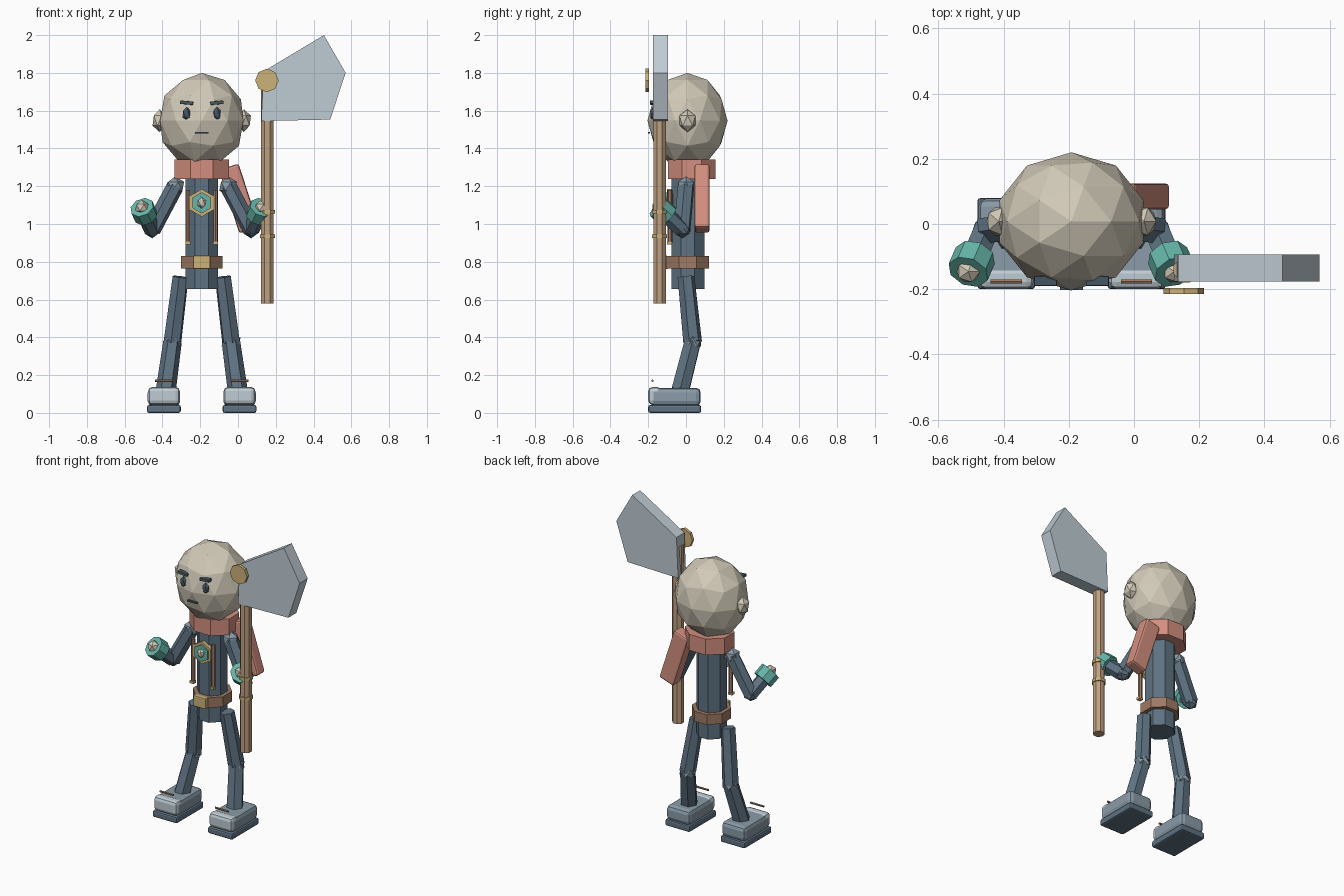
import bpy, bmesh, math
from mathutils import Vector, Matrix

if "Cube" in bpy.data.objects:
    bpy.data.objects.remove(bpy.data.objects["Cube"])

CX = -0.192  # body centre line


def material(name, r, g, b):
    m = bpy.data.materials.new(name)
    m.diffuse_color = [((c + 0.055) / 1.055) ** 2.4 for c in (r, g, b)] + [1]
    m.use_nodes = True
    m.node_tree.nodes["Principled BSDF"].inputs["Base Color"].default_value = m.diffuse_color
    return m


STONE = material("pale stone", 0.82, 0.79, 0.72)
SLATE = material("slate", 0.37, 0.45, 0.51)
MID = material("blue grey", 0.54, 0.61, 0.66)
STEEL = material("light steel", 0.75, 0.80, 0.83)
CORAL = material("coral cloth", 0.83, 0.56, 0.50)
TEAL = material("teal", 0.40, 0.71, 0.66)
GOLD = material("gold", 0.80, 0.70, 0.47)
WOOD = material("wood", 0.75, 0.63, 0.51)
LEATHER = material("brown leather", 0.62, 0.48, 0.39)
DARK = material("dark slate", 0.27, 0.34, 0.39)


def finish(name, bm, mat, matrix=None):
    bmesh.ops.recalc_face_normals(bm, faces=bm.faces[:])
    me = bpy.data.meshes.new(name)
    bm.to_mesh(me)
    bm.free()
    me.materials.append(mat)
    ob = bpy.data.objects.new(name, me)
    bpy.context.collection.objects.link(ob)
    if matrix:
        ob.matrix_world = matrix
    return ob


def ball(name, loc, size, mat, sub=1):
    bm = bmesh.new()
    bmesh.ops.create_icosphere(bm, subdivisions=sub, radius=1)
    bmesh.ops.scale(bm, vec=size, verts=bm.verts)
    return finish(name, bm, mat, Matrix.Translation(loc))


def box(name, loc, size, mat, bevel=0, tilt=0):
    bm = bmesh.new()
    bmesh.ops.create_cube(bm, size=1)
    bmesh.ops.scale(bm, vec=size, verts=bm.verts)
    if bevel:
        bmesh.ops.bevel(bm, geom=bm.edges[:], offset=bevel, segments=2,
                        profile=0.5, affect='EDGES')
    ob = finish(name, bm, mat, Matrix.Translation(loc) @ Matrix.Rotation(tilt, 4, 'Y'))
    return ob


def rod(name, a, b, r1, mat, sides=6, r2=None, turn=0):
    """Prism running from point a to point b."""
    a, b = Vector(a), Vector(b)
    bm = bmesh.new()
    bmesh.ops.create_cone(bm, cap_ends=True, segments=sides, radius1=r1,
                          radius2=r2 or r1, depth=(b - a).length)
    q = (b - a).to_track_quat('Z', 'Y').to_matrix().to_4x4()
    return finish(name, bm, mat, Matrix.Translation((a + b) / 2) @ q
                  @ Matrix.Rotation(turn, 4, 'Z'))


def ring(name, loc, rx, ry, h, mat, sides):
    """Flat-sided collar, belt or trunk."""
    bm = bmesh.new()
    bmesh.ops.create_cone(bm, cap_ends=True, segments=sides, radius1=1, radius2=1, depth=h)
    bmesh.ops.rotate(bm, matrix=Matrix.Rotation(math.pi / sides, 3, 'Z'), verts=bm.verts)
    bmesh.ops.scale(bm, vec=(rx, ry, 1), verts=bm.verts)
    return finish(name, bm, mat, Matrix.Translation(loc))


# Head and trunk
ball("head", (CX, 0.008, 1.547), (0.232, 0.212, 0.253), STONE, 2)
ring("torso", (CX, 0.01, 0.975), 0.092, 0.094, 0.64, SLATE, 8)
ring("belt", (CX, 0.01, 0.797), 0.118, 0.122, 0.066, LEATHER, 8)
box("buckle", (CX, -0.11, 0.797), (0.09, 0.03, 0.07), GOLD, 0.005)
box("mouth", (CX, -0.196, 1.483), (0.07, 0.012, 0.009), DARK)

# Scarf
ring("scarf", (CX, 0.03, 1.29), 0.155, 0.137, 0.105, CORAL, 8)
box("scarf_tail", (0.005, 0.085, 1.135), (0.11, 0.08, 0.353), CORAL, 0.013, -math.radians(18))

# Chest medallion
for nm, r, depth, mat in (("medallion_rim", 0.073, 0.03, GOLD),
                          ("medallion_plate", 0.056, 0.038, TEAL)):
    rod(nm, (CX, -0.07, 1.112), (CX, -0.07 - depth, 1.112), r, mat, 6,
        turn=0)
ball("medallion_gem", (CX, -0.108, 1.112), (0.025, 0.02, 0.03), STONE)

# Paired parts
for s, side in ((-1, "left"), (1, "right")):
    def P(dx, y, z):
        return (CX + s * dx, y, z)

    # Face
    ball(side + "_ear", P(0.223, 0.008, 1.547), (0.042, 0.05, 0.06), STONE)
    ball(side + "_eye", P(0.08, -0.172, 1.583), (0.025, 0.02, 0.038), DARK)
    box(side + "_brow", P(0.08, -0.175, 1.642), (0.07, 0.03, 0.018), DARK, 0.003,
        -s * math.radians(5))

    # Chest straps with clips
    rod(side + "_strap", P(0.073, -0.085, 0.9), P(0.073, -0.085, 1.18), 0.013, LEATHER)
    box(side + "_strap_clip", P(0.073, -0.088, 0.9), (0.028, 0.026, 0.016), GOLD)

    # Legs
    hip, knee, ankle = P(0.112, 0.0, 0.72), P(0.155, 0.035, 0.375), P(0.19, -0.03, 0.12)
    rod(side + "_thigh", hip, knee, 0.045, SLATE, r2=0.05)
    rod(side + "_shin", knee, ankle, 0.049, SLATE, r2=0.053)
    ball(side + "_knee", knee, (0.056, 0.052, 0.05), MID)

    # Shoes
    box(side + "_sole", P(0.2, -0.06, 0.021), (0.178, 0.28, 0.042), SLATE, 0.01)
    box(side + "_shoe", P(0.2, -0.057, 0.085), (0.172, 0.27, 0.096), MID, 0.025)
    box(side + "_toe_cap", P(0.2, -0.165, 0.09), (0.168, 0.07, 0.094), STEEL, 0.022)
    rod(side + "_lace", P(0.152, -0.177, 0.17), P(0.248, -0.177, 0.17), 0.007, LEATHER)

    # Arms
    shoulder, elbow, hand = P(0.14, 0.0, 1.2), P(0.262, -0.02, 0.97), P(0.306, -0.122, 1.065)
    axis = (Vector(hand) - Vector(elbow)).normalized()
    ball(side + "_shoulder", shoulder, (0.052, 0.05, 0.052), MID)
    rod(side + "_upper_arm", shoulder, elbow, 0.046, SLATE)
    ball(side + "_elbow", elbow, (0.046, 0.046, 0.046), SLATE)
    rod(side + "_forearm", elbow, hand, 0.044, SLATE)
    rod(side + "_cuff", Vector(hand) - axis * 0.036, Vector(hand) + axis * 0.036,
        0.065, TEAL, 8)
    ball(side + "_fist", Vector(hand) + axis * 0.034, (0.04, 0.038, 0.04), STONE)

# Axe
SX, SY = 0.155, -0.14
rod("axe_handle", (SX, SY, 0.58), (SX, SY, 1.74), 0.036, WOOD, 8, turn=math.pi / 8)
for z in (0.935, 1.065):
    rod("handle_band", (SX, SY, z - 0.01), (SX, SY, z + 0.01), 0.043, GOLD, 8, turn=math.pi / 8)
bm = bmesh.new()
outline = [(0.123, 1.545), (0.488, 1.553), (0.57, 1.80), (0.455, 2.0), (0.135, 1.808)]
face = bm.faces.new([bm.verts.new((x, -0.176, z)) for x, z in outline])
ext = bmesh.ops.extrude_face_region(bm, geom=[face])
bmesh.ops.translate(bm, vec=(0, 0.082, 0),
                    verts=[g for g in ext["geom"] if isinstance(g, bmesh.types.BMVert)])
finish("axe_blade", bm, STEEL)
rod("axe_disc", (0.153, -0.196, 1.76), (0.153, -0.215, 1.76), 0.062, GOLD, 8)
